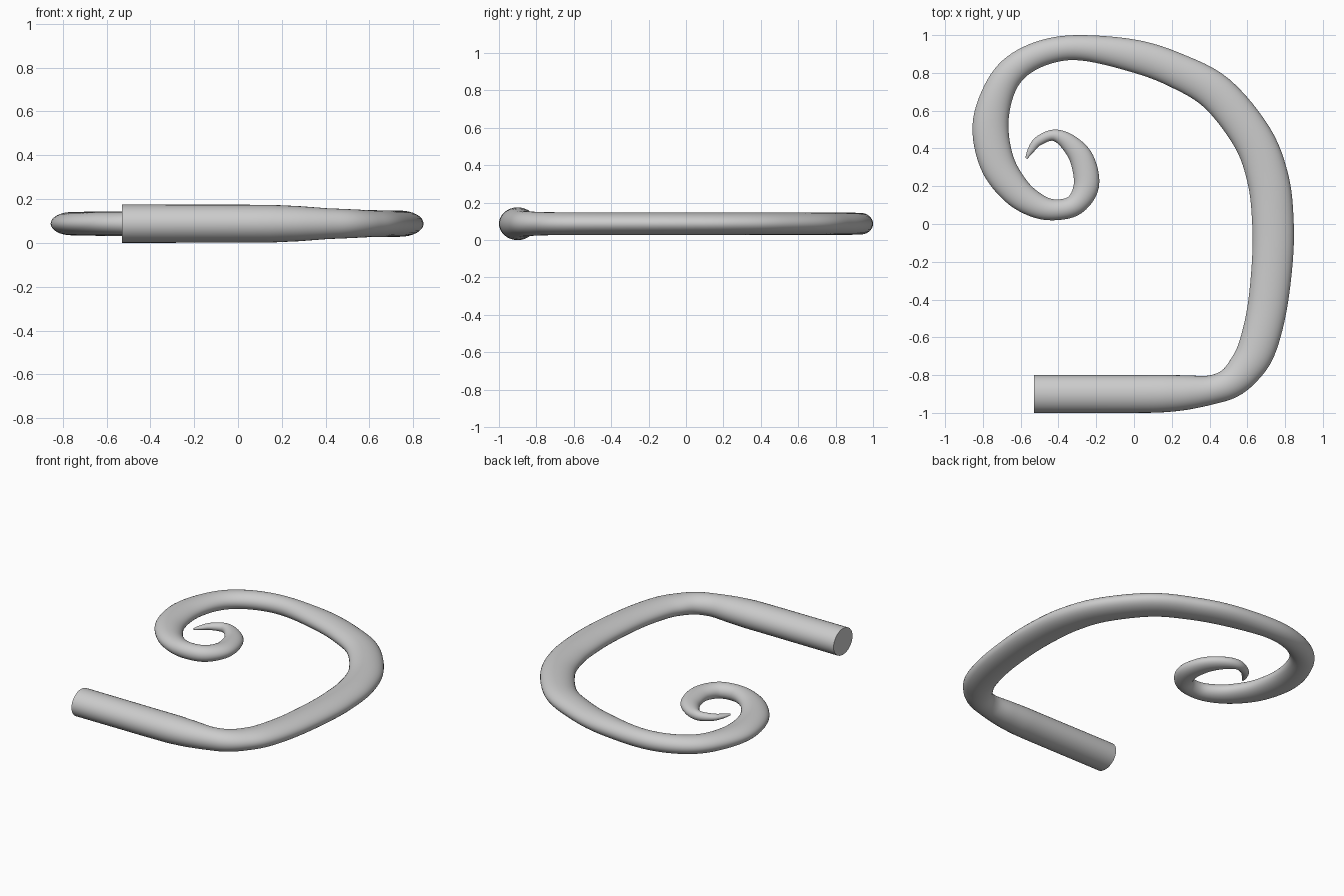
import bpy
import bmesh
import math
from mathutils import Vector

if "Cube" in bpy.data.objects:
    bpy.data.objects.remove(bpy.data.objects["Cube"], do_unlink=True)

SIDES = 32          # points around the cross-section
STEPS = 6           # rings between two stations
MID_HEIGHT = 0.0875

# Stations along the handle: x, y and half width in the flat plane
stations = [
    (-.53, -.9, .1), (-.25, -.9, .1), (0, -.9, .1), (.15, -.898, .099),
    (.28, -.892, .091), (.41, -.878, .077), (.51, -.842, .081),
    (.585, -.77, .091), (.65, -.66, .1), (.703, -.455, .104),
    (.733, -.19, .108), (.735, .02, .11), (.71, .235, .11),
    (.628, .455, .106), (.44, .69, .1), (.22, .815, .092),
    (0, .89, .086), (-.28, .933, .067), (-.47, .91, .067),
    (-.625, .83, .073), (-.715, .705, .082), (-.76, .52, .095),
    (-.725, .325, .092), (-.63, .18, .08), (-.52, .1, .066),
    (-.415, .075, .055), (-.31, .103, .056), (-.252, .205, .067),
    (-.275, .34, .063), (-.345, .43, .047), (-.425, .47, .03),
    (-.505, .44, .025), (-.545, .393, .018), (-.57, .347, .006),
]

# Half height of the section, keyed by station number
heights = [(0, .0875), (3, .086), (4, .08), (5, .07), (7, .062), (9, .06),
           (16, .059), (21, .053), (26, .05), (30, .03), (33, .006)]


def half_height(position):
    """Blend linearly between the height keys."""
    for (a, low), (b, high) in zip(heights, heights[1:]):
        if position <= b:
            return low + (high - low) * (position - a) / (b - a)
    return heights[-1][1]


def spline(points, position):
    """Smooth curve through the points, with its direction."""
    last = len(points) - 1
    i = min(int(position), last - 1)
    t = position - i
    p1, p2 = points[i], points[i + 1]
    p0 = points[i - 1] if i > 0 else 2 * p1 - p2
    p3 = points[i + 2] if i + 2 <= last else 2 * p2 - p1
    a, b, c = p2 - p0, 2 * p0 - 5 * p1 + 4 * p2 - p3, 3 * (p1 - p2) + p3 - p0
    return p1 + (a * t + b * t ** 2 + c * t ** 3) / 2, (a + 2 * b * t + 3 * c * t ** 2) / 2


def sweep(name, material):
    """Loft elliptical rings along the stations and close both ends."""
    points = [Vector(s) for s in stations]
    bm = bmesh.new()
    rings = []
    for k in range((len(points) - 1) * STEPS + 1):
        position = k / STEPS
        centre, direction = spline(points, position)
        side = Vector((direction.y, -direction.x, 0)).normalized()
        width, height = centre.z, half_height(position)
        middle = Vector((centre.x, centre.y, MID_HEIGHT))
        ring = []
        for j in range(SIDES):
            angle = math.tau * j / SIDES
            offset = side * width * math.cos(angle)
            offset.z = height * math.sin(angle)
            ring.append(bm.verts.new(middle + offset))
        rings.append(ring)
    for one, two in zip(rings, rings[1:]):
        for j in range(SIDES):
            n = (j + 1) % SIDES
            bm.faces.new((one[j], one[n], two[n], two[j]))
    bm.faces.new(rings[0])
    bm.faces.new(rings[-1])
    bmesh.ops.recalc_face_normals(bm, faces=bm.faces)
    mesh = bpy.data.meshes.new(name)
    bm.to_mesh(mesh)
    bm.free()
    mesh.materials.append(material)
    obj = bpy.data.objects.new(name, mesh)
    bpy.context.collection.objects.link(obj)
    return obj


# Plain grey material
grey = bpy.data.materials.new("light_grey")
grey.use_nodes = True
colour = (.6, .6, .6, 1)
grey.diffuse_color = colour
grey.node_tree.nodes["Principled BSDF"].inputs["Base Color"].default_value = colour

# Curled handle, smooth with a crisp flat end
handle = sweep("curled_handle", grey)
bpy.ops.object.select_all(action="DESELECT")
handle.select_set(True)
bpy.context.view_layer.objects.active = handle
bpy.ops.object.shade_smooth_by_angle(angle=math.radians(40))
